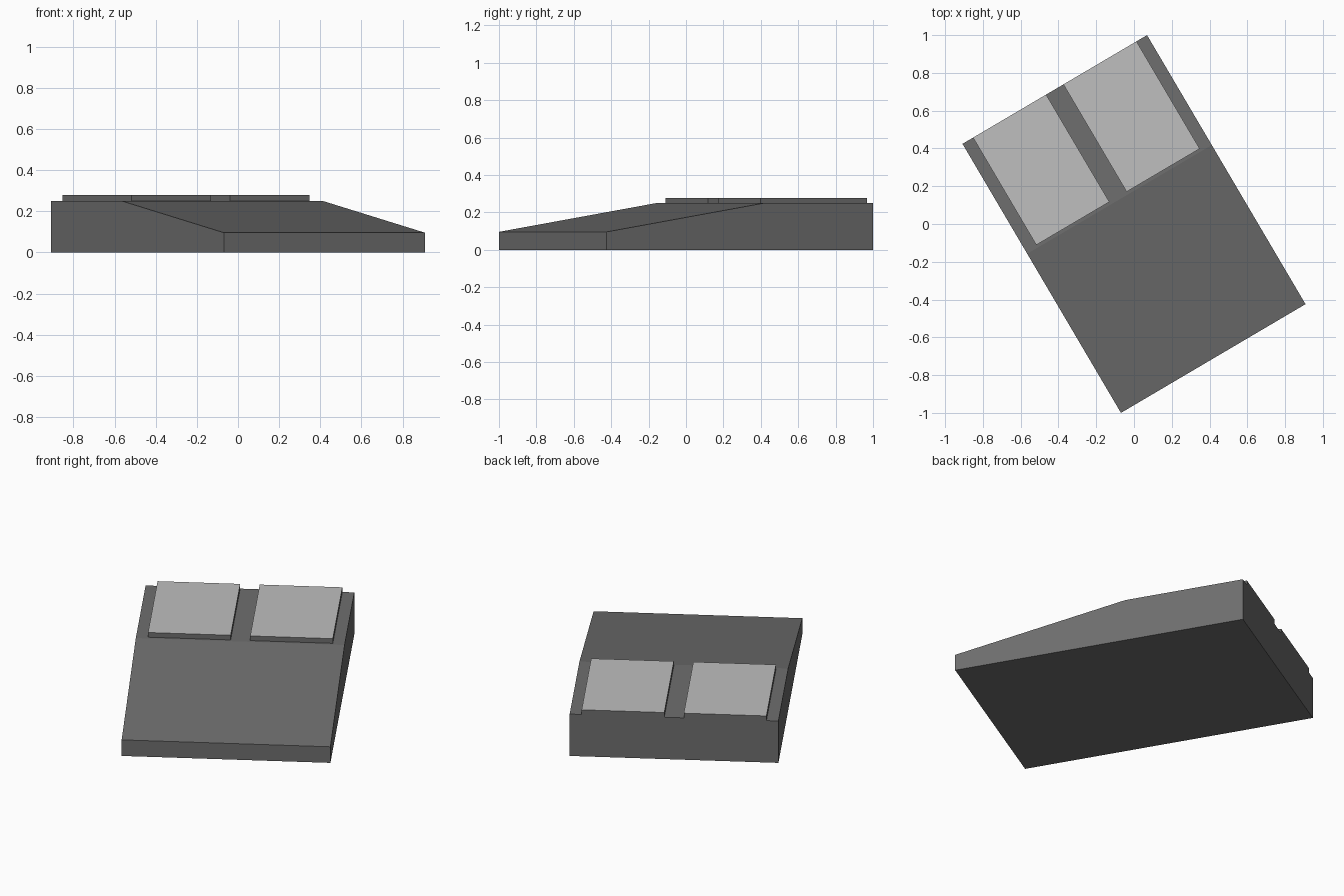
import bpy, bmesh, math
from mathutils import Matrix

if "Cube" in bpy.data.objects:
    bpy.data.objects.remove(bpy.data.objects["Cube"])

TURN = Matrix.Rotation(math.radians(30.5), 4, 'Z')
HALF_W, HALF_L = 0.567, 0.8265
Z_FRONT, Z_TOP, Z_PAD = 0.096, 0.25, 0.278
V_CREASE = 0.151


def material(name, value):
    m = bpy.data.materials.new(name)
    m.diffuse_color = (value, value, value, 1)
    m.use_nodes = True
    m.node_tree.nodes["Principled BSDF"].inputs["Base Color"].default_value = m.diffuse_color
    return m


dark = material("dark grey", 0.156)
light = material("light grey", 0.52)


def finish(bm, name):
    bmesh.ops.recalc_face_normals(bm, faces=bm.faces)
    bmesh.ops.transform(bm, matrix=TURN, verts=bm.verts)
    mesh = bpy.data.meshes.new(name)
    mesh.materials.append(dark)
    mesh.materials.append(light)
    ob = bpy.data.objects.new(name, mesh)
    bpy.context.collection.objects.link(ob)
    return bm, mesh


def prism(name, profile, x0, x1, pad=False):
    """Extrude a (y, z) side profile from x0 to x1; pads get a light top and no hidden underside."""
    bm = bmesh.new()
    face = bm.faces.new([bm.verts.new((x0, y, z)) for y, z in profile])
    ext = bmesh.ops.extrude_face_region(bm, geom=[face], use_keep_orig=True)
    moved = [g for g in ext["geom"] if isinstance(g, bmesh.types.BMVert)]
    bmesh.ops.translate(bm, vec=(x1 - x0, 0, 0), verts=moved)
    bm, mesh = finish(bm, name)
    if pad:
        bm.normal_update()
        for f in bm.faces:
            if f.normal.z > 0.9:
                f.material_index = 1
        under = [f for f in bm.faces if f.normal.z < -0.9]
        bmesh.ops.delete(bm, geom=under, context='FACES_ONLY')
    bm.to_mesh(mesh)
    bm.free()


# Wedge body: flat rear deck, sloping front, short front lip
prism("wedge_body", [(-HALF_L, 0), (HALF_L, 0), (HALF_L, Z_TOP),
                     (V_CREASE, Z_TOP), (-HALF_L, Z_FRONT)], -HALF_W, HALF_W)

# Two raised pads on the rear deck, flush with the back
pad_profile = [(0.167, Z_TOP), (HALF_L, Z_TOP), (HALF_L, Z_PAD), (0.167, Z_PAD)]
for name, x0, x1 in (("left_pad", -0.502, -0.053), ("right_pad", 0.053, 0.502)):
    prism(name, pad_profile, x0, x1, pad=True)
